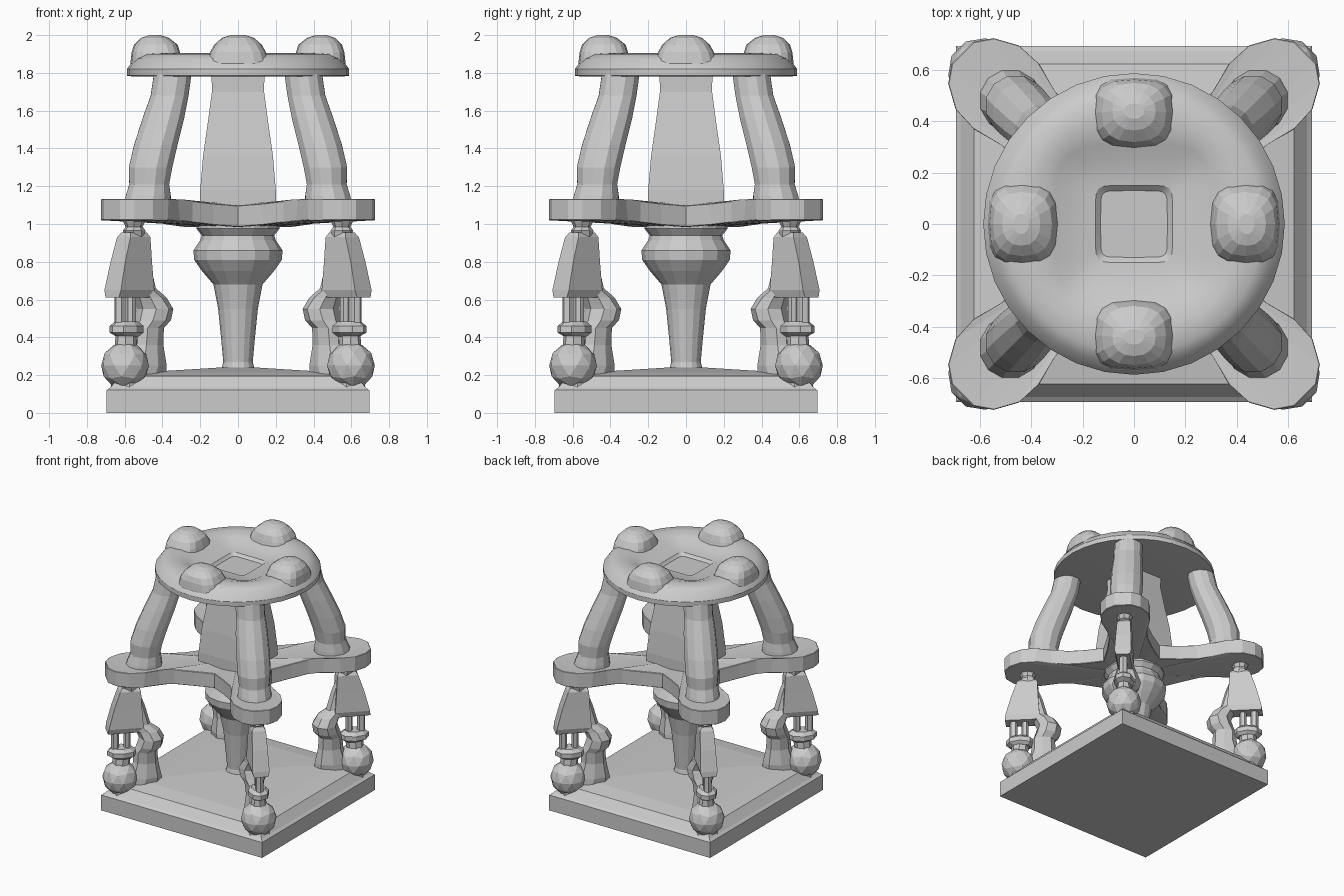
import bpy, bmesh
from math import sin, cos, pi, radians, sqrt
from mathutils import Vector, Matrix

if "Cube" in bpy.data.objects:
    bpy.data.objects.remove(bpy.data.objects["Cube"])


def finish(name, bm, smooth=False):
    bmesh.ops.recalc_face_normals(bm, faces=bm.faces)
    me = bpy.data.meshes.new(name)
    bm.to_mesh(me)
    bm.free()
    ob = bpy.data.objects.new(name, me)
    bpy.context.collection.objects.link(ob)
    if smooth:
        bpy.context.view_layer.objects.active = ob
        ob.select_set(True)
        bpy.ops.object.shade_smooth_by_angle(angle=radians(30))
        ob.select_set(False)
    return ob


def power(v, p):
    return (1 if v >= 0 else -1) * abs(v) ** (2 / p)


def loft(name, rings, n=12, angle=0, smooth=False):
    """Stack horizontal rings (offset, z, half depth, half width, squareness), turned by angle."""
    bm = bmesh.new()
    loops = []
    for d, z, a, b, *p in rings:
        p = p[0] if p else 2
        loop = []
        for i in range(n):
            t = 2 * pi * i / n + (pi / 4 if n == 4 else 0)
            k = sqrt(2) if n == 4 else 1
            loop.append(bm.verts.new((d + k * a * power(cos(t), p), k * b * power(sin(t), p), z)))
        loops.append(loop)
    for lo, hi in zip(loops, loops[1:]):
        for i in range(n):
            j = (i + 1) % n
            bm.faces.new((lo[i], lo[j], hi[j], hi[i]))
    bm.faces.new(loops[0])
    bm.faces.new(loops[-1])
    bm.transform(Matrix.Rotation(angle, 4, 'Z'))
    return finish(name, bm, smooth)


def turned(name, prof, n):
    return loft(name, [(0, z, r, r) for r, z in prof], n)


# Square stepped base
turned("base", [(.695, 0), (.695, .12), (.675, .135), (.625, .195), (.5, .215), (.1, .24)], 4)

# Turned pedestal
turned("pedestal", [(.09, .22), (.078, .27), (.09, .4), (.105, .55), (.13, .68), (.19, .75),
                    (.232, .81), (.236, .86), (.2, .915), (.192, .94), (.22, .975), (.22, 1.02)], 16)

# Four-armed plate with concave sides and rounded pads
half = [(.945, .06), (.9, .125), (.81, .175), (.7, .18), (.6, .15), (.48, .14), (.35, .165), (.205, .205)]
arm = [(r, -t) for r, t in half[-2::-1]] + half
bm = bmesh.new()
top, bottom = [], []
for k in range(4):
    rot = Matrix.Rotation(pi / 4 + k * pi / 2, 3, 'Z')
    for r, t in arm:
        v = rot @ Vector((r, t, 0))
        lift = .035 * min(1, max(0, (v.length - .3) / .3))
        top.append(bm.verts.new((v.x, v.y, 1.098 + lift)))
        bottom.append(bm.verts.new((v.x, v.y, .985 + lift)))
ct, cb = bm.verts.new((0, 0, 1.1)), bm.verts.new((0, 0, .98))
for i in range(len(top)):
    j = (i + 1) % len(top)
    bm.faces.new((top[i], top[j], ct))
    bm.faces.new((bottom[j], bottom[i], cb))
    bm.faces.new((bottom[i], bottom[j], top[j], top[i]))
plate = finish("arm_plate", bm)
bev = plate.modifiers.new("edge", 'BEVEL')
bev.width = .012
bev.limit_method = 'ANGLE'
bev.angle_limit = radians(60)

# Tapered square column
turned("square_column", [(.2, 1.07), (.2, 1.18), (.185, 1.36), (.158, 1.55), (.138, 1.7), (.14, 1.8)], 4)

# Dished round top with a squared hollow
dish = [(.55, 1.78, 2), (.588, 1.785, 2), (.588, 1.82, 2), (.55, 1.875, 2), (.5, 1.9, 2.1), (.4, 1.905, 2.6),
        (.31, 1.885, 4), (.25, 1.855, 5), (.15, 1.845, 8), (.13, 1.825, 8)]
loft("round_top", [(0, z, r, r, p) for r, z, p in dish], 32, smooth=True)

# Knobs on the rim
for k in range(4):
    loft(f"rim_knob_{k + 1}", [(.43, 1.85, .14, .17, 3), (.435, 1.91, .128, .148, 3), (.435, 1.95, .115, .125, 2.6),
                               (.44, 1.985, .075, .085, 2.2), (.44, 2.0, .03, .04)], 16, k * pi / 2)

D = sqrt(2)
for k in range(4):
    a = pi / 4 + k * pi / 2
    s = str(k + 1)

    def part(name, rings, n=10):
        loft(name + "_" + s, [(r[0] * D, *r[1:]) for r in rings], n, a)

    # Curved upper leg
    part("upper_leg", [(.48, 1.1, .135, .125), (.475, 1.15, .125, .12), (.47, 1.21, .108, .11),
                       (.463, 1.3, .118, .12), (.435, 1.42, .118, .12), (.395, 1.56, .112, .115),
                       (.362, 1.68, .102, .105), (.345, 1.8, .1, .105)], 12)
    # Neck and carved block of the lower support
    part("support_neck", [(.545, .93, .05, .05), (.55, .965, .065, .055), (.55, .985, .045, .045),
                          (.55, 1.04, .075, .07)], 8)
    part("support_block", [(.578, .61, .125, .05), (.575, .65, .125, .062), (.565, .8, .1, .055),
                           (.552, .93, .075, .05), (.55, .955, .06, .035)], 4)
    # Thin bars and collar
    part("outer_bar", [(.625, .44, .03, .03), (.625, .64, .03, .03)], 6)
    part("inner_bar", [(.565, .44, .025, .025), (.565, .64, .025, .025)], 6)
    part("collar", [(.585, .405, .07, .05), (.59, .425, .105, .075), (.59, .46, .105, .075),
                    (.59, .485, .07, .05)], 8)
    part("ball_stem", [(.595, .33, .06, .06), (.59, .42, .065, .05)], 8)
    # Inner scrolled leg with a wide knee
    part("inner_leg", [(.49, .19, .15, .07), (.475, .25, .12, .075), (.47, .36, .09, .06),
                       (.47, .45, .085, .07), (.45, .49, .095, .095), (.44, .55, .09, .105),
                       (.46, .61, .085, .08), (.5, .66, .075, .055), (.52, .8, .065, .04),
                       (.53, .9, .04, .03)], 8)
    # Ball foot
    bm = bmesh.new()
    bmesh.ops.create_icosphere(bm, subdivisions=2, radius=.128)
    bm.transform(Matrix.Rotation(a, 4, 'Z') @ Matrix.Translation((.598 * D, 0, .25)))
    finish("ball_foot_" + s, bm)
    part("ball_seat", [(.56, .13, .13, .1), (.565, .2, .11, .09)], 8)
